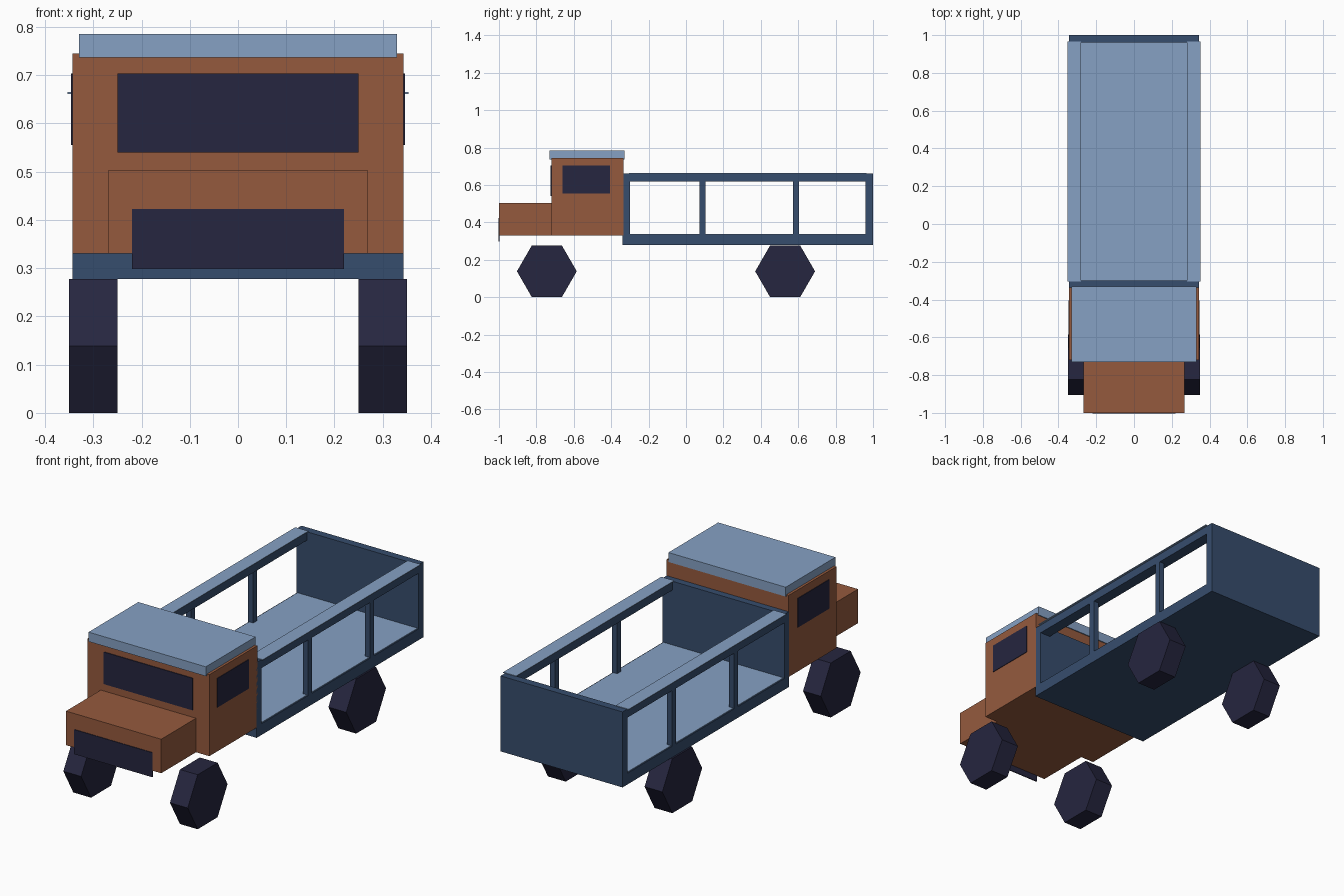
import bpy
import math

if "Cube" in bpy.data.objects:
    bpy.data.objects.remove(bpy.data.objects["Cube"], do_unlink=True)


def make_material(name, rgb):
    mat = bpy.data.materials.new(name)
    mat.use_nodes = True
    color = (*rgb, 1.0)
    mat.diffuse_color = color
    mat.node_tree.nodes["Principled BSDF"].inputs["Base Color"].default_value = color
    return mat


rust = make_material("rust_orange", (0.30, 0.102, 0.048))
pale = make_material("pale_blue", (0.238, 0.356, 0.55))
steel = make_material("steel_blue", (0.037, 0.074, 0.153))
ink = make_material("ink_navy", (0.019, 0.019, 0.05))


def box(name, mat, xs, ys, zs):
    """Box between the given low and high limits on each axis."""
    spans = (xs, ys, zs)
    bpy.ops.mesh.primitive_cube_add(size=1, location=[(a + b) / 2 for a, b in spans])
    obj = bpy.context.object
    obj.name = name
    obj.scale = [b - a for a, b in spans]
    bpy.ops.object.transform_apply(location=False, rotation=False, scale=True)
    obj.data.materials.append(mat)
    return obj


def pair(name, mat, xs, ys, zs):
    """Same box on the left (+x) and the right (-x)."""
    box("left_" + name, mat, xs, ys, zs)
    box("right_" + name, mat, (-xs[1], -xs[0]), ys, zs)


# Cab, hood and roof
W = 0.343
box("cab", rust, (-W, W), (-0.72, -0.335), (0.33, 0.745))
box("hood", rust, (-0.268, 0.268), (-1, -0.72), (0.33, 0.503))
box("roof", pale, (-0.33, 0.33), (-0.73, -0.33), (0.737, 0.785))

# Windows and grille plates
box("windshield", ink, (-0.25, 0.25), (-0.724, -0.719), (0.54, 0.703))
box("grille", ink, (-0.22, 0.22), (-1.003, -0.998), (0.298, 0.423))
pair("side_window", ink, (0.341, 0.346), (-0.66, -0.405), (0.555, 0.703))

# Cargo bed: floor, end walls, side rails and posts
FRONT, BACK = -0.30, 0.96
box("bed_floor", steel, (-W, W), (-0.34, 1), (0.278, 0.335))
box("bed_lining", pale, (-0.338, 0.338), (FRONT, BACK), (0.334, 0.338))
box("bed_front_wall", steel, (-W, W), (-0.34, FRONT), (0.335, 0.662))
box("tailgate", steel, (-W, W), (BACK, 1), (0.335, 0.662))
pair("rail", steel, (0.285, W), (FRONT, BACK), (0.618, 0.662))
pair("rail_cap", pale, (0.28, 0.353), (FRONT - 0.005, BACK + 0.005), (0.661, 0.665))
for place, y in (("front", 0.088), ("rear", 0.588)):
    pair(place + "_post", steel, (0.315, W), (y - 0.016, y + 0.016), (0.335, 0.618))

# Six-sided wheels, flat side down
RADIUS = 0.16
for place, y in (("front", -0.744), ("rear", 0.53)):
    for side, x in (("left", 0.3), ("right", -0.3)):
        bpy.ops.mesh.primitive_cylinder_add(
            vertices=6, radius=RADIUS, depth=0.1,
            location=(x, y, RADIUS * math.cos(math.pi / 6)),
            rotation=(0, math.pi / 2, 0))
        wheel = bpy.context.object
        wheel.name = f"{place}_{side}_wheel"
        wheel.data.materials.append(ink)
